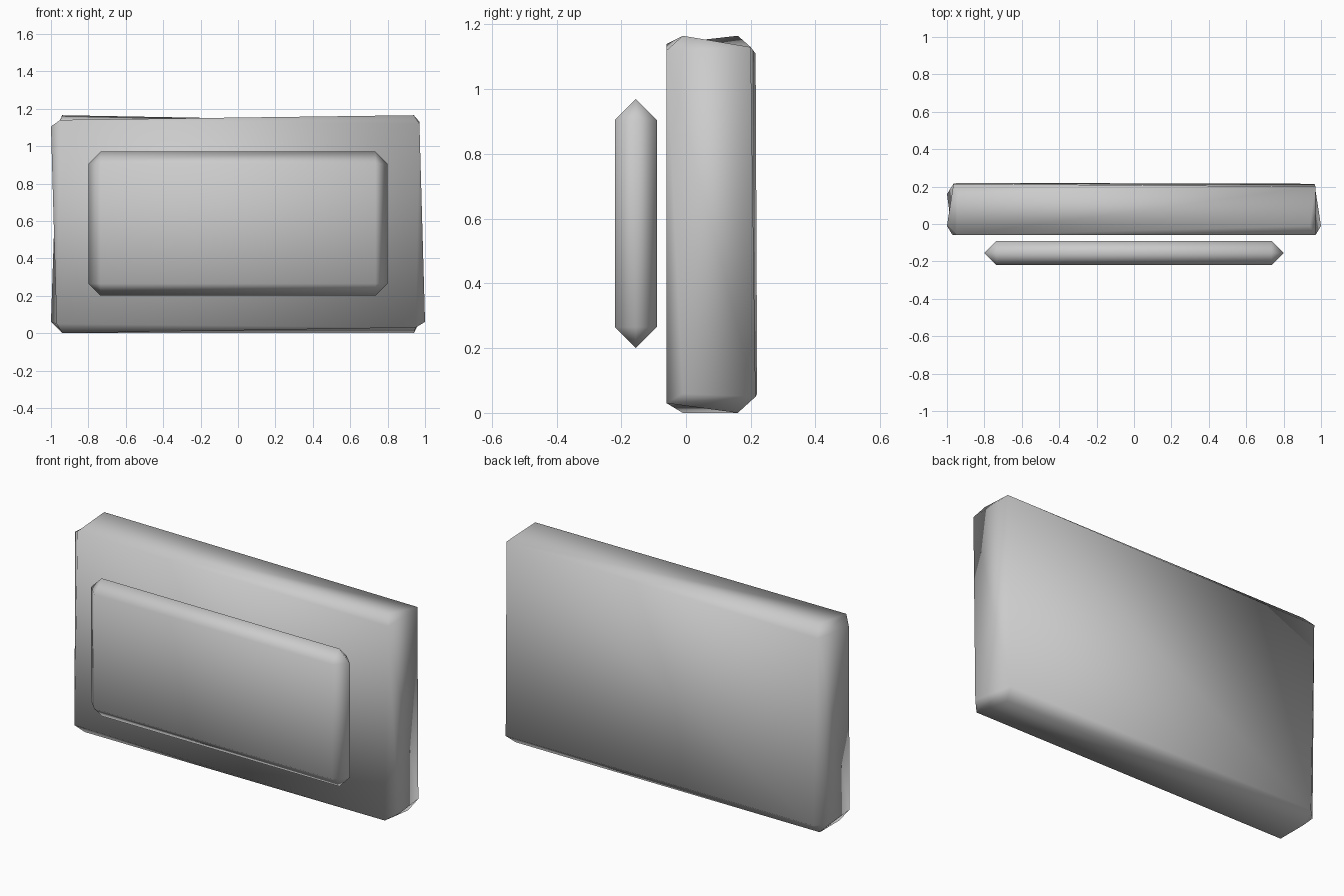
import bpy
import bmesh
from mathutils import Vector

old = bpy.data.objects.get("Cube")
if old:
    bpy.data.objects.remove(old, do_unlink=True)

grey = bpy.data.materials.new("plain grey")
grey.use_nodes = True
grey.diffuse_color = (0.6, 0.6, 0.6, 1)
grey.node_tree.nodes["Principled BSDF"].inputs["Base Color"].default_value = (0.6, 0.6, 0.6, 1)


def chamfered_slab(name, low, high, width, worn_corners=()):
    """Box with single-step chamfers; chosen corner points merge into one."""
    low, high = Vector(low), Vector(high)
    centre, size = (low + high) / 2, high - low
    bm = bmesh.new()
    bmesh.ops.create_cube(bm, size=1)
    for v in bm.verts:
        v.co = centre + v.co * size
    bmesh.ops.bevel(bm, geom=bm.edges[:], offset=width, segments=1,
                    affect='EDGES', clamp_overlap=False)

    # Label each chamfer point by its corner and the face it lies on
    points = {}
    for v in bm.verts:
        d = v.co - centre
        corner = "".join("+" if c > 0 else "-" for c in d)
        axis = max(range(3), key=lambda i: abs(d[i]) - size[i] / 2)
        points[corner, "xyz"[axis]] = v
    for corner, axes, target in worn_corners:
        for a in axes:
            points[corner, a].co = target

    bmesh.ops.remove_doubles(bm, verts=bm.verts[:], dist=0.0005)
    bmesh.ops.recalc_face_normals(bm, faces=bm.faces[:])
    for f in bm.faces:
        f.smooth = True
    mesh = bpy.data.meshes.new(name)
    bm.to_mesh(mesh)
    bm.free()
    mesh.materials.append(grey)
    obj = bpy.data.objects.new(name, mesh)
    bpy.context.collection.objects.link(obj)
    return obj


# Thick rear slab, slightly worn at its corners
chamfered_slab("backing_slab", (-1, -0.07, 0), (1, 0.22, 1.165), 0.06, [
    ("+++", "xyz", (0.97, 0.2, 1.13)),
    ("+-+", "xy", (0.97, -0.06, 1.12)),
    ("+--", "yz", (0.95, -0.06, 0.03)),
    ("++-", "xy", (0.965, 0.215, 0.05)),
    ("--+", "yz", (-0.95, -0.06, 1.14)),
    ("---", "xy", (-0.97, -0.06, 0.05)),
    ("-++", "xy", (-0.965, 0.215, 1.11)),
])

# Thin front panel whose chamfers meet in a ridge around the rim
chamfered_slab("front_panel", (-0.8, -0.22, 0.2), (0.8, -0.09, 0.97), 0.065)
